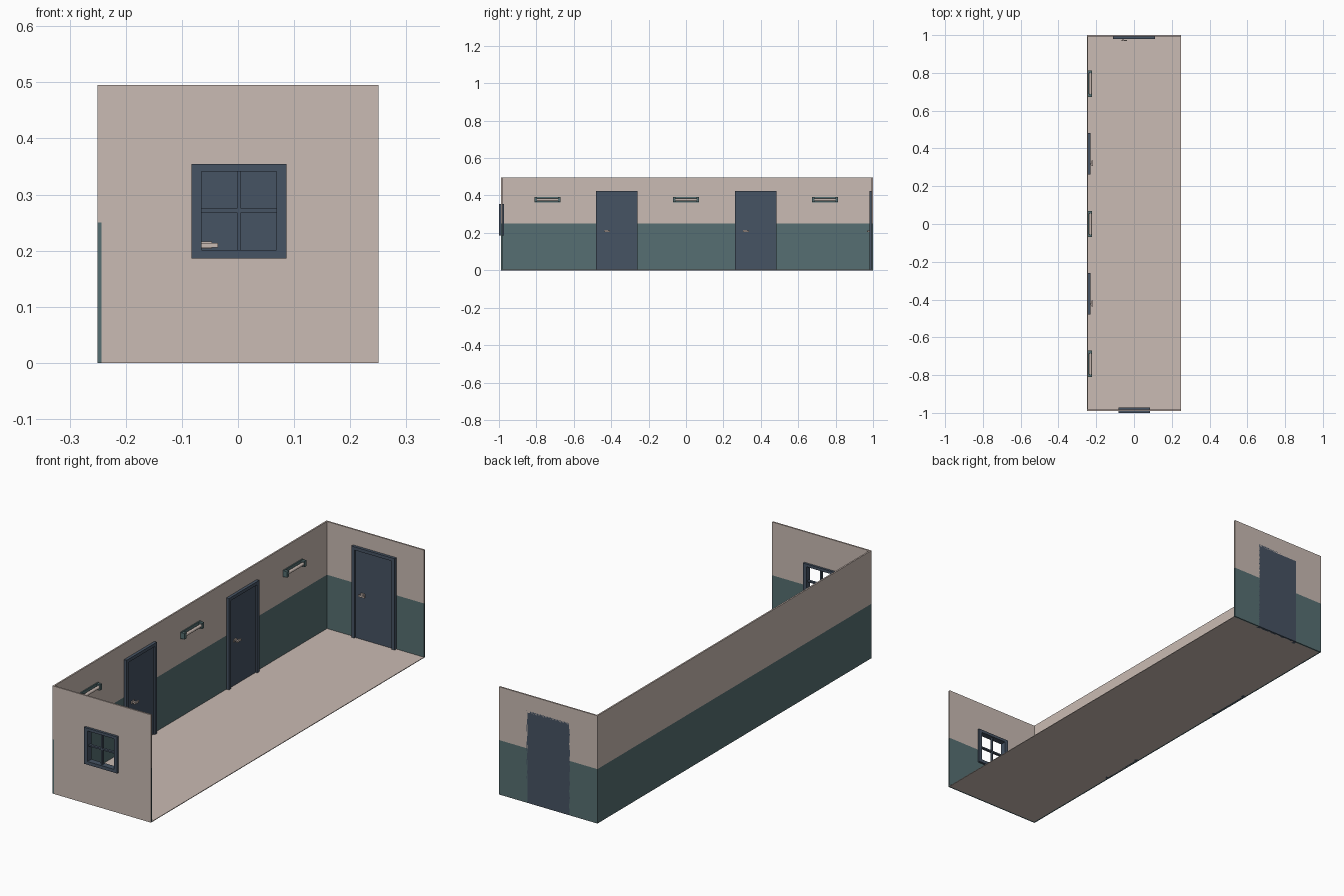
import bpy, bmesh
from math import pi
from mathutils import Vector, Matrix

if "Cube" in bpy.data.objects:
    bpy.data.objects.remove(bpy.data.objects["Cube"])


def srgb(r, g, b):
    f = lambda c: c / 12.92 if c <= 0.04045 else ((c + 0.055) / 1.055) ** 2.4
    return (f(r / 255), f(g / 255), f(b / 255), 1)


def material(name, rgb):
    m = bpy.data.materials.new(name)
    m.diffuse_color = srgb(*rgb)
    m.use_nodes = True
    m.node_tree.nodes["Principled BSDF"].inputs["Base Color"].default_value = m.diffuse_color
    return m


BEIGE = material("beige plaster", (202, 187, 179))
TEAL = material("teal paint", (86, 111, 114))
BLUE = material("slate blue", (70, 83, 99))

H, T, SPLIT = 0.495, 0.007, 0.25


def finish(name, bm, mats):
    bmesh.ops.recalc_face_normals(bm, faces=bm.faces)
    me = bpy.data.meshes.new(name)
    bm.to_mesh(me)
    bm.free()
    for m in mats:
        me.materials.append(m)
    ob = bpy.data.objects.new(name, me)
    bpy.context.collection.objects.link(ob)
    return ob


def add_box(bm, lo, hi):
    lo, hi = Vector(lo), Vector(hi)
    s = hi - lo
    bmesh.ops.create_cube(bm, size=1, matrix=Matrix.Translation((lo + hi) / 2) @ Matrix.Diagonal((*s, 1)))


# Map wall coordinates (along, out from wall, height) to the world
def left_side(u, d, z):
    return (-0.25 + d, u, z)


def back_side(u, d, z):
    return (u, 1 - d, z)


def front_side(u, d, z):
    return (u, -1 + d, z)


def parts(name, mat, side, boxes):
    bm = bmesh.new()
    for u0, u1, d0, d1, z0, z1 in boxes:
        a, b = side(u0, d0, z0), side(u1, d1, z1)
        add_box(bm, [min(p) for p in zip(a, b)], [max(p) for p in zip(a, b)])
    return finish(name, bm, [mat])


# Wall: a grid with one opening, thickened, painted teal below the split
def wall(name, side, us, zs, d0, hole=None, plain_outside=False):
    bm = bmesh.new()
    vs = [[bm.verts.new(side(u, d0, z)) for z in zs] for u in us]
    for i in range(len(us) - 1):
        for j in range(len(zs) - 1):
            u, z = (us[i] + us[i + 1]) / 2, (zs[j] + zs[j + 1]) / 2
            if hole and hole[0] < u < hole[1] and hole[2] < z < hole[3]:
                continue
            bm.faces.new((vs[i][j], vs[i + 1][j], vs[i + 1][j + 1], vs[i][j + 1]))
    ext = bmesh.ops.extrude_face_region(bm, geom=bm.faces[:], use_keep_orig=True)
    shift = Vector(side(0, T, 0)) - Vector(side(0, 0, 0))
    bmesh.ops.translate(bm, vec=shift, verts=[g for g in ext["geom"] if isinstance(g, bmesh.types.BMVert)])
    bmesh.ops.recalc_face_normals(bm, faces=bm.faces)
    for f in bm.faces:
        low = f.calc_center_median().z < SPLIT - 0.001
        outside = f.normal.dot(shift.normalized()) < -0.5
        f.material_index = 1 if low and not (plain_outside and outside) else 0
    return finish(name, bm, [BEIGE, TEAL])


FY = 0.011  # inset of the front wall behind the window face
wall("left_wall", left_side, [-1 + FY, 1], [0, SPLIT, H], 0)
wall("back_wall", back_side, [-0.25 + T, -0.105, 0.105, 0.25], [0, SPLIT, 0.415, H], 0,
     hole=(-0.105, 0.105, 0, 0.415))
wall("front_wall", front_side, [-0.25 + T, -0.07, 0.073, 0.25], [0, 0.195, SPLIT, 0.346, H], FY,
     hole=(-0.07, 0.073, 0.195, 0.346), plain_outside=True)
parts("floor", BEIGE, lambda x, y, z: (x, y, z),
      [(-0.25 + T, 0.25, -1 + FY + T, 1 - T, 0, 0.003)])

# Window: casing and crossing bars
parts("window_frame", BLUE, front_side, [
    (-0.083, -0.065, 0, 0.028, 0.186, 0.354), (0.069, 0.086, 0, 0.028, 0.186, 0.354),
    (-0.065, 0.069, 0, 0.028, 0.341, 0.354), (-0.065, 0.069, 0, 0.028, 0.186, 0.201)])
parts("window_bars", BLUE, front_side, [
    (-0.002, 0.005, 0.008, 0.02, 0.201, 0.341),
    (-0.065, -0.002, 0.008, 0.02, 0.268, 0.275), (0.005, 0.069, 0.008, 0.02, 0.268, 0.275)])


# Doors: raised jambs, recessed leaf and lever handle
def door(name, side, c, d0):
    w, h, j, top = 0.11, 0.423, 0.015, 0.02
    parts(name + "_frame", BLUE, side, [
        (c - w, c - w + j, d0, top, 0, h), (c + w - j, c + w, d0, top, 0, h),
        (c - w + j, c + w - j, d0, top, h - j, h)])
    parts(name + "_leaf", BLUE, side, [(c - w + j, c + w - j, d0, 0.012, 0, h - j)])
    parts(name + "_handle", BEIGE, side, [
        (c - 0.067, c - 0.046, 0.011, 0.016, 0.204, 0.216),
        (c - 0.06, c - 0.052, 0.016, 0.026, 0.206, 0.214),
        (c - 0.067, c - 0.036, 0.026, 0.032, 0.206, 0.214)])


door("left_door_near", left_side, -0.37, 0.004)
door("left_door_far", left_side, 0.373, 0.004)
door("back_door", back_side, 0.0, 0.0)

# Wall lamps: teal tray with end caps and a round tube
for i, c in enumerate((-0.741, 0, 0.743)):
    parts(f"lamp_tray_{i + 1}", TEAL, left_side, [
        (c - 0.07, c + 0.07, 0.005, 0.012, 0.362, 0.393),
        (c - 0.07, c - 0.056, 0.012, 0.028, 0.364, 0.391),
        (c + 0.056, c + 0.07, 0.012, 0.028, 0.364, 0.391)])
    bm = bmesh.new()
    bmesh.ops.create_cone(bm, cap_ends=True, segments=12, radius1=0.007, radius2=0.007, depth=0.114,
                          matrix=Matrix.Translation((-0.23, c, 0.3775)) @ Matrix.Rotation(pi / 2, 4, "X"))
    finish(f"lamp_tube_{i + 1}", bm, [BEIGE])
